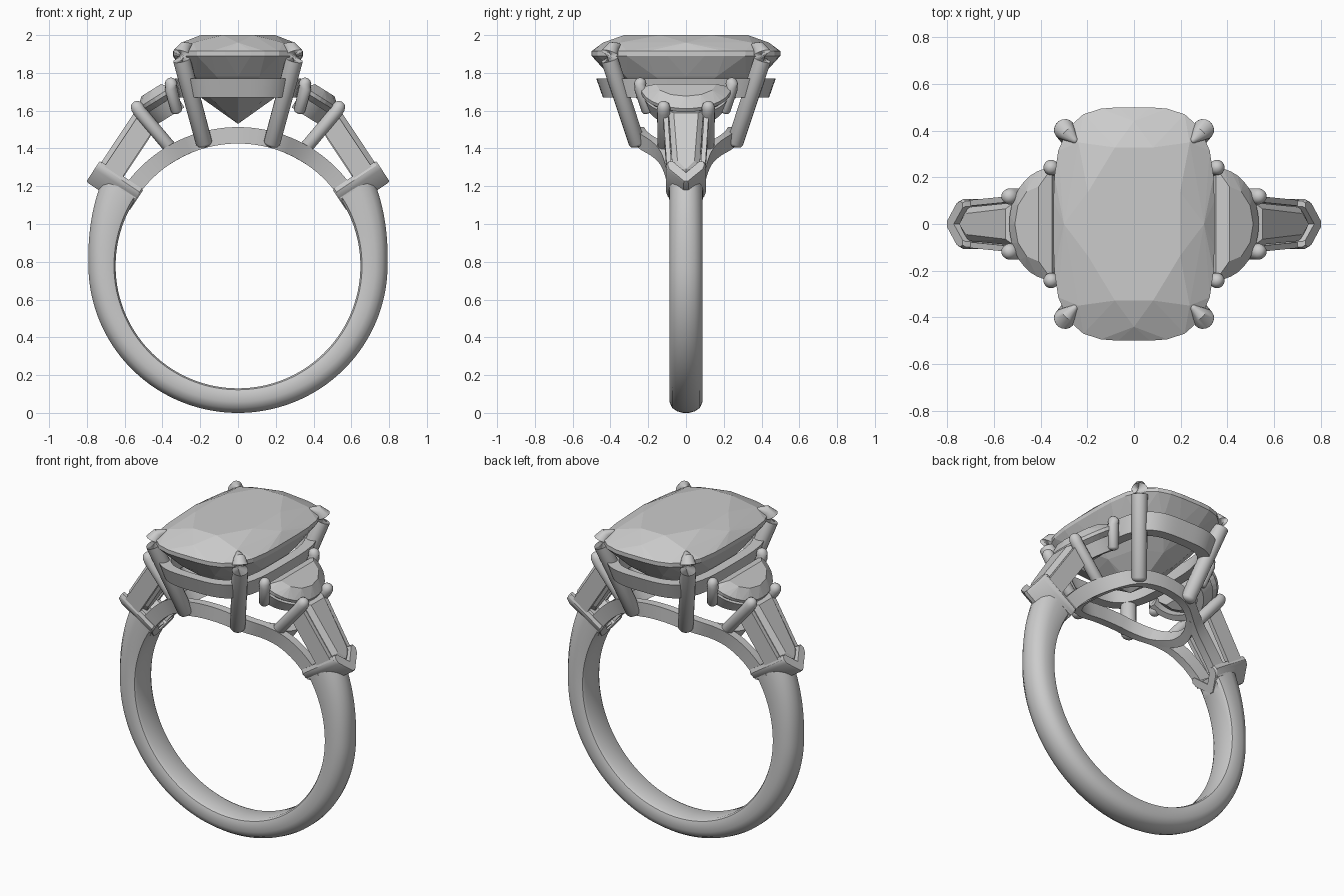
import bpy, bmesh, math
from math import sin, cos, pi, radians
from mathutils import Vector

cube = bpy.data.objects.get("Cube")
if cube:
    bpy.data.objects.remove(cube, do_unlink=True)

GREY = (0.6, 0.6, 0.6, 1)
mat = bpy.data.materials.new("pale grey")
mat.use_nodes = True
mat.diffuse_color = GREY
mat.node_tree.nodes["Principled BSDF"].inputs["Base Color"].default_value = GREY

CENTRE = 0.778   # height of the finger hole centre
INNER = 0.648    # finger hole radius


def finish(name, bm, smooth=True, mirror=""):
    bmesh.ops.recalc_face_normals(bm, faces=bm.faces)
    me = bpy.data.meshes.new(name)
    bm.to_mesh(me)
    bm.free()
    me.materials.append(mat)
    if smooth:
        me.shade_smooth()
        me.set_sharp_from_angle(angle=radians(35))
    ob = bpy.data.objects.new(name, me)
    bpy.context.collection.objects.link(ob)
    if mirror:
        mod = ob.modifiers.new("mirror", 'MIRROR')
        mod.use_axis = ("x" in mirror, "y" in mirror, False)
        mod.use_mirror_merge = False
    return ob


def loft(name, rings, loop=False, **kw):
    """Skin a row of equal rings; cap the ends unless the row is a loop."""
    bm = bmesh.new()
    rows = [[bm.verts.new(p) for p in r] for r in rings]
    n = len(rows[0])
    pairs = list(zip(rows, rows[1:])) + ([(rows[-1], rows[0])] if loop else [])
    for a, b in pairs:
        for i in range(n):
            j = (i + 1) % n
            bm.faces.new((a[i], a[j], b[j], b[i]))
    if not loop:
        bm.faces.new(rows[0])
        bm.faces.new(rows[-1])
    return finish(name, bm, **kw)


def tube(name, points, radii, sides=16, **kw):
    """Round bar with domed ends."""
    pts = [Vector(p) for p in points]
    d0, d1 = (pts[1] - pts[0]).normalized(), (pts[-1] - pts[-2]).normalized()
    arc = [radians(a) for a in (8, 30, 55)]
    st = [(pts[0] - d0 * radii[0] * cos(a) * 0.5, radii[0] * sin(a), d0) for a in arc]
    for i, p in enumerate(pts):
        d = pts[min(i + 1, len(pts) - 1)] - pts[max(i - 1, 0)]
        st.append((p, radii[i], d))
    st += [(pts[-1] + d1 * radii[-1] * cos(a), radii[-1] * sin(a), d1) for a in reversed(arc)]
    rings = []
    for p, r, d in st:
        q = d.to_track_quat('Z', 'Y')
        rings.append([p + q @ Vector((r * cos(k), r * sin(k), 0))
                      for k in (2 * pi * i / sides for i in range(sides))])
    return loft(name, rings, **kw)


def stone(name, points, **kw):
    """Faceted gem as the hull of its corner points."""
    bm = bmesh.new()
    for p in points:
        bm.verts.new(p)
    bmesh.ops.convex_hull(bm, input=bm.verts)
    bmesh.ops.dissolve_limit(bm, angle_limit=radians(1), verts=bm.verts, edges=bm.edges)
    return finish(name, bm, smooth=False, **kw)


def cushion(a, b, z, count, power=3.5, turn=0.0):
    """Rounded-rectangle outline."""
    out = []
    for i in range(count):
        k = 2 * pi * (i + turn) / count
        c, s = cos(k), sin(k)
        r = (abs(c) ** power + abs(s) ** power) ** (-1 / power)
        out.append(Vector((a * r * c, b * r * s, z)))
    return out


# Shank, thickening toward the shoulders
half = [(0, 0.066), (0.06, 0.082), (0.2, 0.088), (0.55, 0.088), (0.8, 0.073), (0.94, 0.045), (1, 0.015)]
section = half + [(f, -y) for f, y in reversed(half)]
rings = []
for i in range(97):
    a = radians(-215 + 250 * i / 96)
    up = max(0.0, math.degrees(math.asin(sin(a))))
    outer = 0.784 - 0.006 * sin(-a if sin(a) < 0 else 0) + 0.008 * cos(a) ** 2 + 0.06 * (up / 32) ** 1.6
    rings.append([((INNER + f * (outer - INNER)) * cos(a), y,
                   CENTRE + (INNER + f * (outer - INNER)) * sin(a)) for f, y in section])
loft("shank", rings)


# Lower gallery: two rails that follow the finger and bow apart under the stone
def rail_y(t):
    keys = [(0, 0.25), (16, 0.235), (31, 0.12), (42, 0.085), (57, 0.062)]
    for (t0, y0), (t1, y1) in zip(keys, keys[1:]):
        if t <= t1:
            return y0 + (y1 - y0) * (t - t0) / (t1 - t0)
    return keys[-1][1]


def on_finger(r, deg, y):
    return (r * sin(radians(deg)), y, CENTRE + r * cos(radians(deg)))


rings = []
for i in range(41):
    t = -57 + 114 * i / 40
    y = sum(rail_y(abs(t + o)) for o in (-4, 0, 4)) / 3
    rings.append([on_finger(r, t, y + w) for r, w in
                  ((INNER, -0.025), (INNER, 0.025), (0.735, 0.025), (0.735, -0.025))])
loft("gallery_rail", rings, mirror="y")

# Arched cross rails closing the gallery oval
rings = []
for i in range(17):
    y = -0.16 + 0.32 * i / 16
    t = 32 - 7 * (y / 0.16) ** 2
    rings.append([on_finger(r, t + w, y) for r, w in
                  ((INNER, -2.5), (INNER, 2.5), (0.73, 2.5), (0.73, -2.5))])
loft("gallery_cross_rail", rings, mirror="x")

# Centre stone
stone("centre_stone",
      cushion(0.205, 0.34, 2.0, 8, 2.6, 0.5) + cushion(0.30, 0.44, 1.96, 8, 3)
      + cushion(0.345, 0.5, 1.915, 32) + cushion(0.345, 0.5, 1.89, 32)
      + cushion(0.28, 0.40, 1.78, 16, 3) + cushion(0.19, 0.26, 1.665, 8, 2.4)
      + [Vector((0, y, 1.53)) for y in (-0.03, 0.03)])

# Upper basket rail under the centre stone
levels = [cushion(a, b, z, 64) for a, b, z in
          ((0.335, 0.475, 1.77), (0.31, 0.44, 1.67), (0.25, 0.38, 1.67), (0.275, 0.415, 1.77))]
loft("basket_rail", list(zip(*levels)), loop=True)

# Four claws holding the centre stone
tube("centre_claw",
     [(0.18, 0.26, 1.43), (0.298, 0.405, 1.87), (0.298, 0.405, 1.905), (0.28, 0.385, 1.935), (0.255, 0.36, 1.945)],
     [0.044, 0.046, 0.046, 0.034, 0.015], mirror="xy")


# Side half-moon stones, in a frame tilted outward
def moon(u, y, h):
    return Vector((0.345 + 0.85 * u + 0.53 * h, y, 1.715 - 0.53 * u + 0.85 * h))


def half_disc(u0, u1, w, h, count):
    return [moon(u0 + (u1 - u0) * sin(pi * i / count), w * cos(pi * i / count), h)
            for i in range(count + 1)]


stone("half_moon_stone",
      half_disc(0.04, 0.16, 0.16, 0.055, 6) + half_disc(0, 0.215, 0.24, 0.012, 18)
      + half_disc(0, 0.215, 0.24, -0.008, 18) + half_disc(0.04, 0.12, 0.1, -0.11, 6), mirror="x")

levels = [half_disc(0, u, w, h, 24) for u, w, h in
          ((0.205, 0.225, -0.035), (0.185, 0.2, -0.115), (0.145, 0.16, -0.115), (0.165, 0.185, -0.035))]
loft("half_moon_seat", list(zip(*levels)), mirror="x")

tube("half_moon_inner_claw", [(0.325, 0.205, 1.6), (0.355, 0.242, 1.72), (0.355, 0.242, 1.742)],
     [0.03, 0.033, 0.033], mirror="xy")
tube("half_moon_outer_claw", [(0.335, 0.115, 1.375), (0.52, 0.118, 1.595), (0.533, 0.118, 1.617)],
     [0.035, 0.035, 0.035], mirror="xy")


# Tapered baguettes on the shoulders: n points outward, t runs up the shoulder
def shoulder(n, y, t):
    return Vector((0.83 * n - 0.55 * t, y, 0.55 * n + 0.83 * t))


def taper(n, w, inset):
    lo, hi = 0.69 + inset, 1.055 - inset
    return [shoulder(n, s * y, t) for s in (-1, 1)
            for y, t in ((w, hi), (w - 0.02, lo), (0, lo - 0.055))]


stone("baguette_stone", taper(1.342, 0.065, 0.03) + taper(1.315, 0.092, 0)
      + taper(1.3, 0.092, 0) + taper(1.2, 0.045, 0.03), mirror="x")

# Channel rails on either side of each baguette
loft("baguette_rail",
     [[shoulder(n, y + w, t) for n, w in ((1.205, -0.012), (1.205, 0.013), (1.315, 0.013), (1.315, -0.012))]
      for y, t in ((0.088, 0.68), (0.108, 1.045))], mirror="xy")

# Chevron end caps where the baguettes meet the shank
path = [(-0.098, 0.712), (-0.075, 0.712), (0, 0.636), (0.075, 0.712), (0.098, 0.712),
        (0.106, 0.69), (0.096, 0.66), (0.012, 0.578), (-0.012, 0.578), (-0.096, 0.66), (-0.106, 0.69)]
loft("chevron_cap", [[shoulder(n, y * k, 0.65 + (t - 0.65) * k) for y, t in path]
                     for n, k in ((1.075, 0.92), (1.085, 1), (1.34, 1), (1.352, 0.92))], mirror="x")
